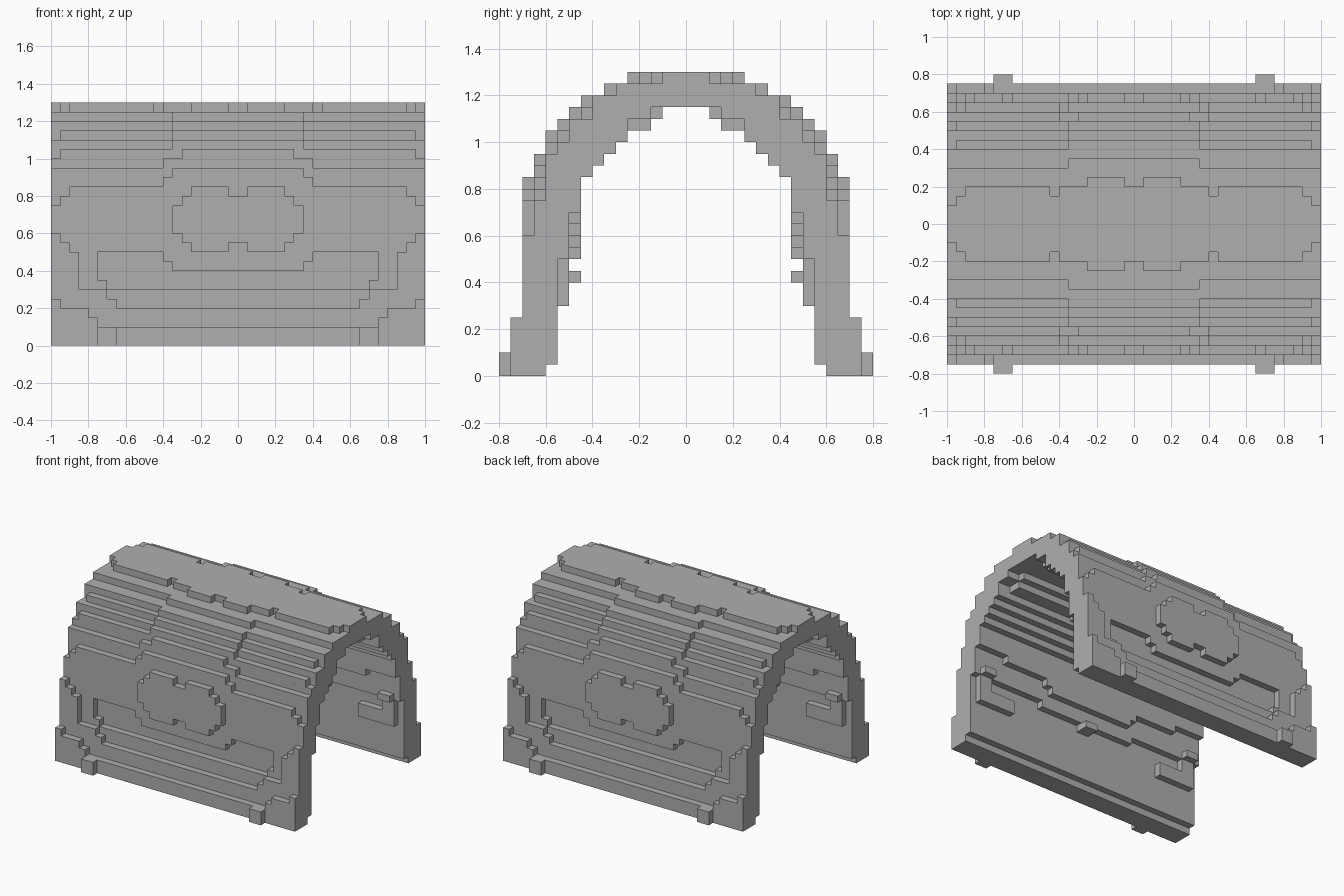
import bpy
import bmesh

cube = bpy.data.objects.get("Cube")
if cube:
    bpy.data.objects.remove(cube, do_unlink=True)

stone = bpy.data.materials.new("plain_grey")
stone.use_nodes = True
grey = (0.43, 0.43, 0.43, 1)
stone.diffuse_color = grey
stone.node_tree.nodes["Principled BSDF"].inputs["Base Color"].default_value = grey


def finish(name, bm):
    bmesh.ops.recalc_face_normals(bm, faces=bm.faces)
    mesh = bpy.data.meshes.new(name)
    bm.to_mesh(mesh)
    bm.free()
    mesh.materials.append(stone)
    obj = bpy.data.objects.new(name, mesh)
    bpy.context.collection.objects.link(obj)
    return obj


def add_box(bm, x0, x1, y0, y1, z0, z1):
    verts = bmesh.ops.create_cube(bm, size=1)["verts"]
    for v in verts:
        v.co.x = x1 if v.co.x > 0 else x0
        v.co.y = y1 if v.co.y > 0 else y0
        v.co.z = z1 if v.co.z > 0 else z0


def layer(name, y0, y1, rects):
    """Stepped plate from (x0, x1, z0, z1) rectangles, mirrored left-right and front-back."""
    bm = bmesh.new()
    for x0, x1, z0, z1 in rects:
        spans = [(-x1, x1)] if x0 == 0 else [(x0, x1), (-x1, -x0)]
        for a, b in spans:
            add_box(bm, a, b, y0, y1, z0, z1)
            add_box(bm, a, b, -y1, -y0, z0, z1)
    return finish(name, bm)


def stairs(steps):
    """Stepped half profile from (half width, top height) pairs."""
    pts, z = [], 0
    for y, top in steps:
        pts += [(y, z), (y, top)]
        z = top
    return pts


# Arched shell: stepped profile extruded along the length
outer = stairs([(.6, .95), (.55, 1), (.5, 1.1), (.45, 1.1), (.4, 1.2), (.3, 1.25), (.1, 1.3)])
inner = stairs([(.6, .05), (.55, .5), (.5, .7), (.45, .85), (.4, .9), (.35, .95),
                (.3, 1), (.25, 1.1), (.15, 1.15)])
outer = [p for p in outer if p != (.45, 1.1)]
outer[0] = (.6, .05)
inner = inner[1:]
half = outer + [(-y, z) for y, z in reversed(outer)]
half += [(-y, z) for y, z in inner] + list(reversed(inner))
loop = [p for i, p in enumerate(half) if p != half[i - 1]]
bm = bmesh.new()
face = bm.faces.new([bm.verts.new((-1, y, z)) for y, z in loop])
ext = bmesh.ops.extrude_face_region(bm, geom=[face])["geom"]
for v in ext:
    if isinstance(v, bmesh.types.BMVert):
        v.co.x = 1
finish("arched_shell", bm)

# Side walls around the sunken panel
layer("wall_layer", .6, .65, [
    (0, 1, 0, .3), (.75, 1, .3, .75), (.7, .75, .3, .35),
    (0, .75, .5, .75), (.35, .4, .45, .5), (0, .35, .4, .5),
    (0, .95, .75, .8), (0, .9, .8, .85), (0, .4, .85, .9), (0, .35, .9, .95)])

# Corner frames and lower ledge
layer("corner_frame", .65, .7, [
    (0, 1, 0, .2), (.65, 1, .2, .25), (.7, 1, .25, .3),
    (.85, 1, .3, .5), (.9, 1, .5, .55), (.95, 1, .55, .6)])

# Raised rounded badge in the middle of each wall
layer("raised_oval", .65, .7, [
    (0, .35, .6, .75), (0, .3, .55, .6), (0, .3, .75, .8),
    (.05, .25, .5, .55), (.05, .25, .8, .85)])

# Base rail with corner blocks, and feet
layer("base_rail", .7, .75, [
    (0, 1, 0, .1), (.75, 1, .1, .15), (.8, 1, .15, .2), (.95, 1, .2, .25)])
layer("foot", .75, .8, [(.65, .75, 0, .1)])

# Stepped roof bands, higher in the middle
layer("lower_roof_band", .55, .6, [(0, .4, .95, 1), (0, .3, 1, 1.05)])
layer("second_roof_band", .5, .55, [(0, .95, 1, 1.05), (0, .35, 1.05, 1.1)])
layer("third_roof_band", .45, .5, [(0, .35, 1.1, 1.15)])
layer("fourth_roof_band", .4, .45, [(0, .95, 1.1, 1.15), (0, .35, 1.15, 1.2)])
layer("upper_roof_band", .3, .35, [(0, .35, 1.2, 1.25)])

# Crown with notched edges
layer("crown_inner", .1, .15, [(0, .95, 1.25, 1.3)])
layer("crown_middle", .15, .2, [(0, .4, 1.25, 1.3), (.45, .9, 1.25, 1.3)])
layer("crown_tab", .2, .25, [(.05, .25, 1.25, 1.3)])

# Inside lining, ledges and small blocks
layer("ceiling_edge", .15, .25, [(0, .9, 1.05, 1.1)])
layer("ceiling_middle", .1, .15, [(0, .9, 1.1, 1.15)])
layer("inner_panel", .45, .5, [
    (0, .35, .55, .6), (0, .4, .6, .65), (0, .75, .65, .7), (.85, .95, .5, .55)])
layer("inner_bar", .5, .55, [(.65, .95, .3, .4), (.85, .95, .4, .5), (0, .4, .45, .5)])
layer("inner_block", .45, .55, [(0, .05, .4, .45)])
